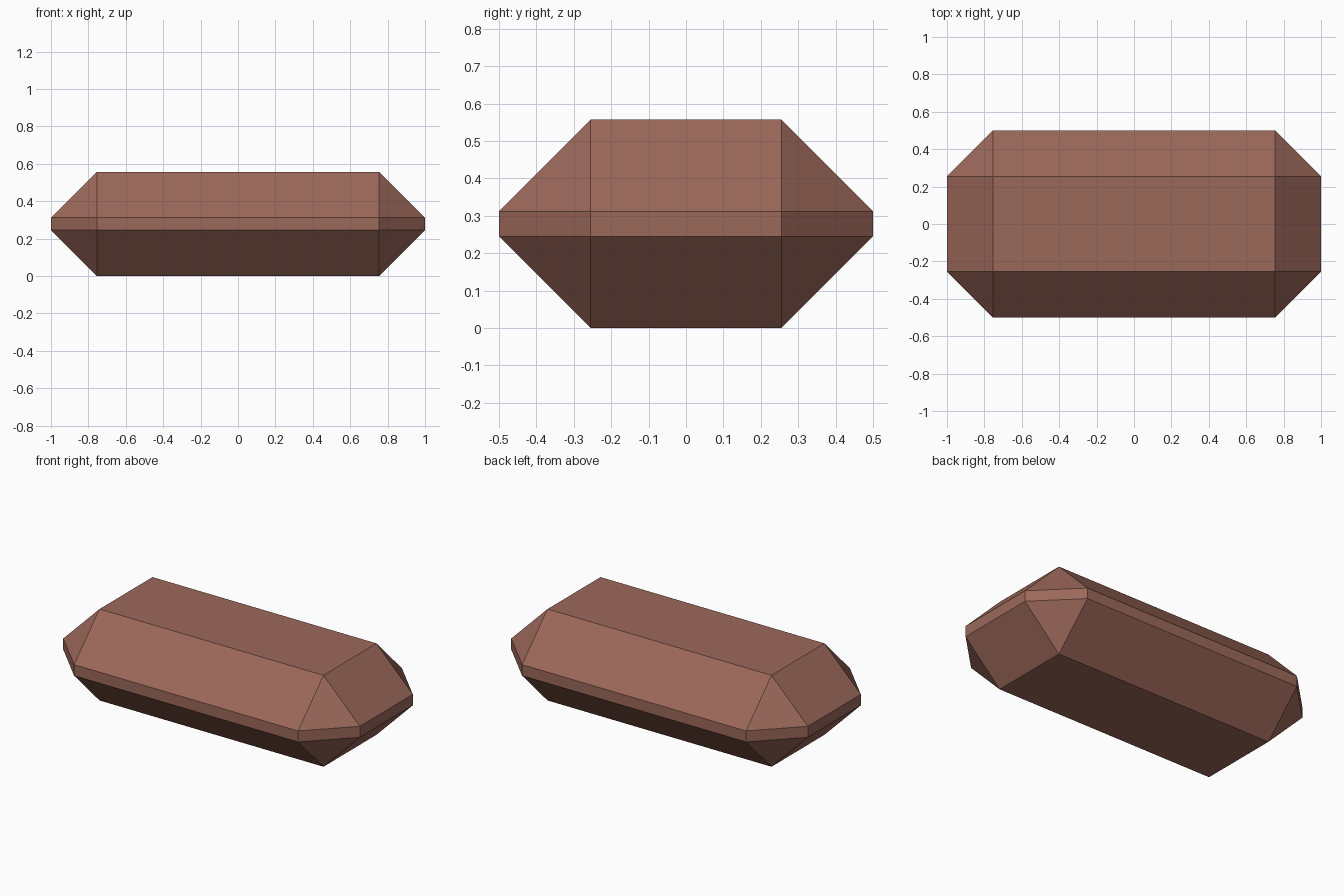
import bpy
import bmesh

cube = bpy.data.objects.get("Cube")
if cube:
    bpy.data.objects.remove(cube, do_unlink=True)

LENGTH, DEPTH, HEIGHT, CHAMFER = 2.0, 1.0, 0.557, 0.245

# Reddish brown clay
clay = bpy.data.materials.new("reddish_brown")
clay.use_nodes = True
colour = (0.33, 0.138, 0.102, 1.0)
clay.diffuse_color = colour
clay.node_tree.nodes["Principled BSDF"].inputs["Base Color"].default_value = colour

# Block with every edge cut at 45 degrees and triangular corners
bm = bmesh.new()
bmesh.ops.create_cube(bm, size=1.0)
bmesh.ops.scale(bm, vec=(LENGTH, DEPTH, HEIGHT), verts=bm.verts)
bmesh.ops.translate(bm, vec=(0, 0, HEIGHT / 2), verts=bm.verts)
bmesh.ops.bevel(bm, geom=bm.edges[:], offset=CHAMFER, offset_type='OFFSET',
                segments=1, profile=0.5, affect='EDGES', clamp_overlap=True)
bmesh.ops.recalc_face_normals(bm, faces=bm.faces)

mesh = bpy.data.meshes.new("chamfered_block")
bm.to_mesh(mesh)
bm.free()
mesh.materials.append(clay)
block = bpy.data.objects.new("chamfered_block", mesh)
bpy.context.collection.objects.link(block)
